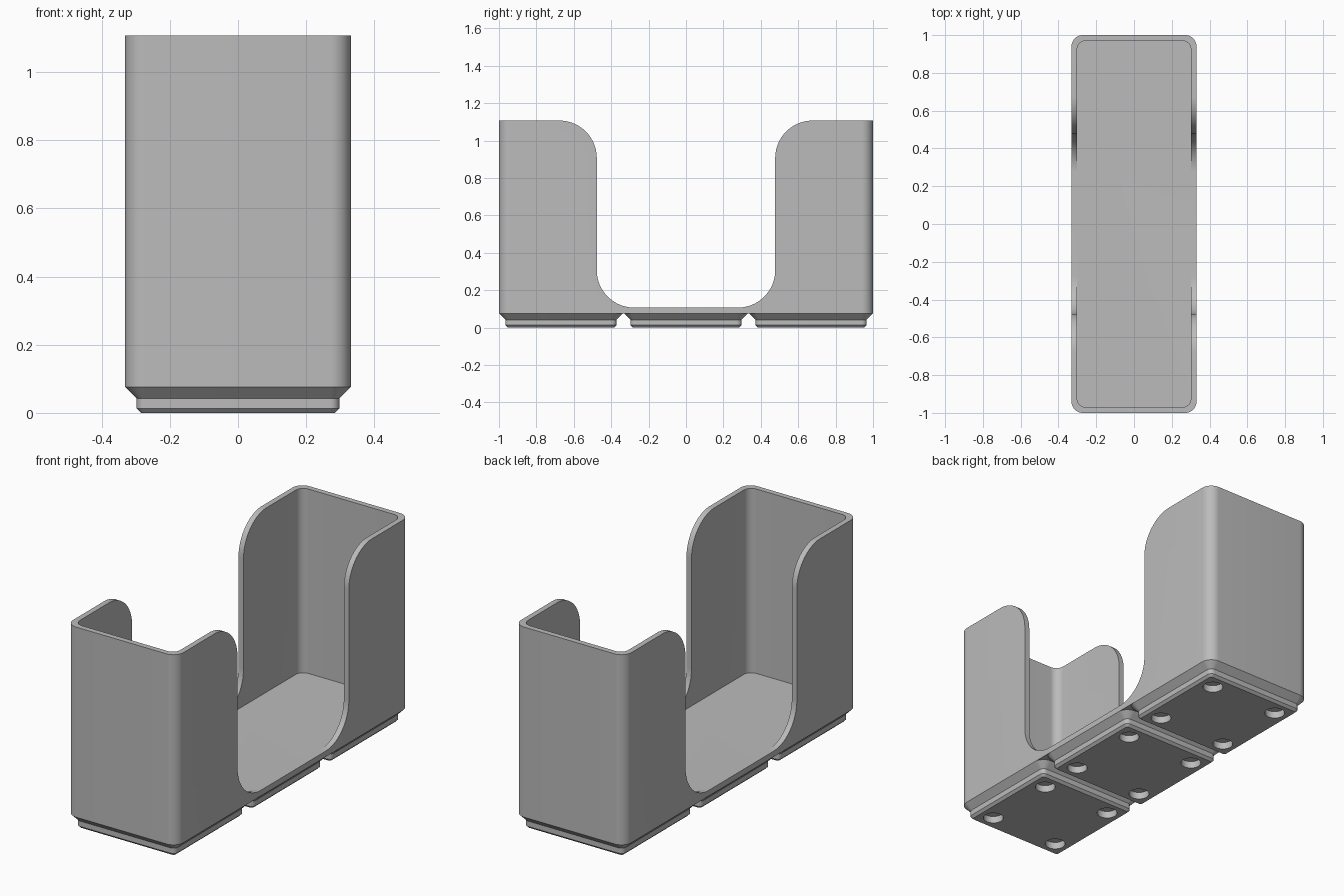
import bpy, bmesh, math

old = bpy.data.objects.get("Cube")
if old:
    bpy.data.objects.remove(old, do_unlink=True)

# Main dimensions
HALF_X, HALF_Y, HEIGHT = 0.331, 1.0, 1.107
BODY_Z, FLOOR_Z = 0.076, 0.107
WALL, CORNER = 0.03, 0.06
PITCH, HOLE_POS, HOLE_R, HOLE_DEPTH = 0.669, 0.207, 0.051, 0.038

grey = bpy.data.materials.new("plain grey")
grey.use_nodes = True
colour = (0.5, 0.5, 0.5, 1)
grey.diffuse_color = colour
grey.node_tree.nodes["Principled BSDF"].inputs["Base Color"].default_value = colour


def arc(cx, cy, r, start, end, steps=12):
    """Points on an arc, angles in degrees."""
    angles = [math.radians(start + (end - start) * i / steps) for i in range(steps + 1)]
    return [(cx + r * math.cos(a), cy + r * math.sin(a)) for a in angles]


def rounded_rect(hx, hy, r):
    pts = []
    for i, (sx, sy) in enumerate([(1, 1), (-1, 1), (-1, -1), (1, -1)]):
        pts += arc(sx * (hx - r), sy * (hy - r), r, 90 * i, 90 * i + 90)
    return pts


def loft(name, rings):
    """Closed solid through a list of equal-length rings of 3D points."""
    bm = bmesh.new()
    loops = [[bm.verts.new(p) for p in ring] for ring in rings]
    n = len(loops[0])
    for a, b in zip(loops, loops[1:]):
        for i in range(n):
            j = (i + 1) % n
            bm.faces.new((a[i], a[j], b[j], b[i]))
    bm.faces.new(loops[0][::-1])
    bm.faces.new(loops[-1])
    bmesh.ops.recalc_face_normals(bm, faces=bm.faces)
    mesh = bpy.data.meshes.new(name)
    bm.to_mesh(mesh)
    bm.free()
    mesh.materials.append(grey)
    obj = bpy.data.objects.new(name, mesh)
    bpy.context.collection.objects.link(obj)
    return obj


def box_loft(name, sections, y=0.0):
    """Loft of rounded rectangles given as (z, half x, half y, radius)."""
    return loft(name, [[(px, py + y, z) for px, py in rounded_rect(hx, hy, r)]
                       for z, hx, hy, r in sections])


def finish(obj, cutters):
    """Cut the helpers out of the part, remove them and shade it."""
    bpy.ops.object.select_all(action='DESELECT')
    obj.select_set(True)
    bpy.context.view_layer.objects.active = obj
    for c in cutters:
        c.hide_render = True
        mod = obj.modifiers.new("cut", 'BOOLEAN')
        mod.operation, mod.solver, mod.object = 'DIFFERENCE', 'EXACT', c
        bpy.ops.object.modifier_apply(modifier=mod.name)
        bpy.data.objects.remove(c, do_unlink=True)
    bpy.ops.object.shade_smooth_by_angle(angle=math.radians(30))


# Open tray body with a rounded opening through both long sides
body = box_loft("tray_body", [(z, HALF_X, HALF_Y, CORNER) for z in (BODY_Z, HEIGHT)])
cavity = box_loft("cavity_cutter", [(z, HALF_X - WALL, HALF_Y - WALL, CORNER - 0.015)
                                    for z in (FLOOR_Z, HEIGHT + 0.1)])

CUT_Y, R = 0.477, 0.2
half = arc(CUT_Y - R, FLOOR_Z + R, R, -90, 0, 20)
half += arc(CUT_Y + R, HEIGHT - R, R, 180, 90, 20)
half.append((CUT_Y + R, HEIGHT + 0.1))
profile = half + [(-y, z) for y, z in reversed(half)]
opening = loft("opening_cutter", [[(x, y, z) for y, z in profile] for x in (-0.5, 0.5)])
finish(body, [cavity, opening])

# Three stepped feet, each with four round holes underneath
for label, k in (("front", -1), ("middle", 0), ("back", 1)):
    y0 = k * PITCH
    foot = box_loft(label + "_foot", [(0, 0.284, 0.284, 0.013),
                                      (0.013, 0.297, 0.297, 0.026),
                                      (0.042, 0.297, 0.297, 0.026),
                                      (BODY_Z, HALF_X, HALF_X, CORNER)], y0)
    holes = []
    for sx in (-1, 1):
        for sy in (-1, 1):
            circle = arc(sx * HOLE_POS, y0 + sy * HOLE_POS, HOLE_R, 0, 360, 40)[:-1]
            holes.append(loft("hole_cutter", [[(x, y, z) for x, y in circle]
                                              for z in (-0.05, HOLE_DEPTH)]))
    finish(foot, holes)
